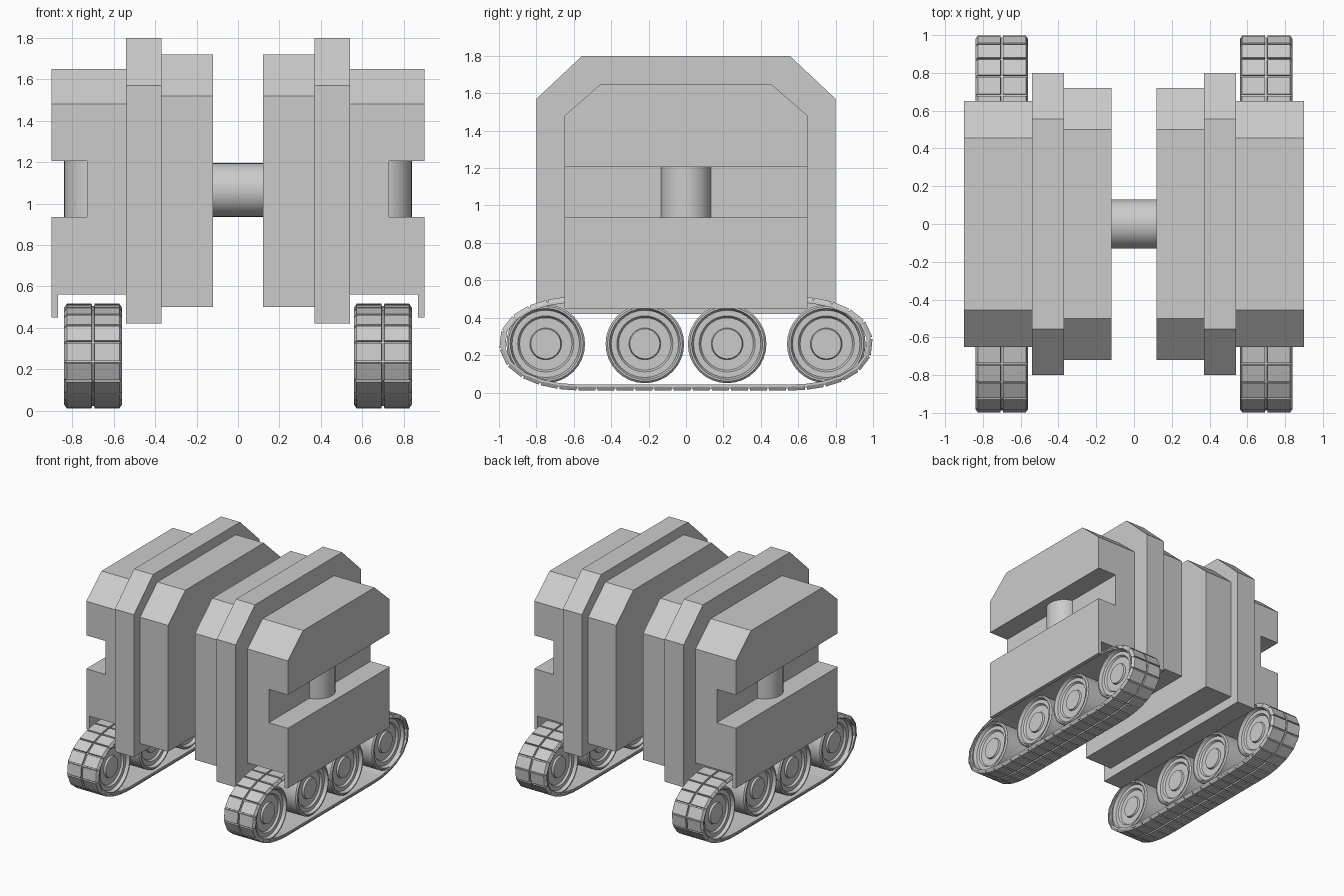
import bpy, bmesh
from math import sin, cos, pi
from mathutils import Vector

if "Cube" in bpy.data.objects:
    bpy.data.objects.remove(bpy.data.objects["Cube"])


def finish(name, bm, mirror=True, smooth=None):
    bmesh.ops.recalc_face_normals(bm, faces=bm.faces)
    mesh = bpy.data.meshes.new(name)
    bm.to_mesh(mesh)
    bm.free()
    ob = bpy.data.objects.new(name, mesh)
    bpy.context.collection.objects.link(ob)
    if smooth:
        bpy.ops.object.select_all(action='DESELECT')
        ob.select_set(True)
        bpy.context.view_layer.objects.active = ob
        bpy.ops.object.shade_smooth_by_angle(angle=smooth)
    if mirror:
        ob.modifiers.new("mirror", 'MIRROR')
    return ob


def slab(name, profile, half, top, inset, drop):
    """Extrude an xz profile along y, then slice off the two top corners."""
    bm = bmesh.new()
    face = bm.faces.new([bm.verts.new((x, -half, z)) for x, z in profile])
    ext = bmesh.ops.extrude_face_region(bm, geom=[face])['geom']
    bmesh.ops.translate(bm, vec=(0, 2 * half, 0),
                        verts=[g for g in ext if isinstance(g, bmesh.types.BMVert)])
    bmesh.ops.recalc_face_normals(bm, faces=bm.faces)
    for s in (-1, 1):
        res = bmesh.ops.bisect_plane(
            bm, geom=bm.verts[:] + bm.edges[:] + bm.faces[:], dist=1e-5,
            plane_co=(0, s * (half - inset), top), plane_no=(0, s * drop, inset),
            clear_outer=True)
        edges = [g for g in res['geom_cut'] if isinstance(g, bmesh.types.BMEdge)]
        bmesh.ops.edgenet_fill(bm, edges=edges)
    return finish(name, bm)


def rect(x0, x1, z0, z1):
    return [(x0, z0), (x1, z0), (x1, z1), (x0, z1)]


# body slabs
slab("inner_slab", rect(0.12, 0.37, 0.50, 1.72), 0.72, 1.72, 0.22, 0.20)
slab("middle_slab", rect(0.37, 0.54, 0.42, 1.80), 0.80, 1.80, 0.245, 0.23)
# outer block with side groove and skirt over the track
slab("outer_block", [(0.54, 0.56), (0.87, 0.56), (0.87, 0.45), (0.90, 0.45),
                     (0.90, 0.935), (0.73, 0.935), (0.73, 1.205), (0.90, 1.205),
                     (0.90, 1.65), (0.54, 1.65)], 0.65, 1.65, 0.195, 0.17)


def lathe(name, profile, centre, axis, sides=32, mirror=True):
    """Revolve (radius, offset) pairs around the x or z axis through centre."""
    bm = bmesh.new()
    rings = []
    for r, h in profile:
        ring = []
        for i in range(sides):
            a, b = r * cos(2 * pi * i / sides), r * sin(2 * pi * i / sides)
            p = (h, a, b) if axis == 'x' else (a, b, h)
            ring.append(bm.verts.new(Vector(centre) + Vector(p)))
        rings.append(ring)
    for lo, hi in zip(rings, rings[1:]):
        for i in range(sides):
            j = (i + 1) % sides
            bm.faces.new((lo[i], lo[j], hi[j], hi[i]))
    bm.faces.new(rings[0])
    bm.faces.new(rings[-1])
    return finish(name, bm, mirror, smooth=0.6)


# axle between the halves and pins in the grooves
lathe("axle", [(0.13, -0.125), (0.13, 0.125)], (0, 0, 1.065), 'x', mirror=False)
lathe("groove_pin", [(0.135, -0.14), (0.135, 0.14)], (0.705, 0, 1.07), 'z')

# road wheels with dished faces
half_wheel = [(0.08, 0.10), (0.085, 0.085), (0.14, 0.085), (0.15, 0.10),
              (0.18, 0.10), (0.19, 0.125), (0.20, 0.125), (0.21, 0.115)]
wheel = [(r, -h) for r, h in half_wheel] + half_wheel[::-1]
for n, y in enumerate((-0.75, -0.22, 0.22, 0.75)):
    lathe(f"wheel_{n + 1}", wheel, (0.70, y, 0.26), 'x')


# track path: flat runs with squashed round ends, resampled to even links
def end_point(t, s):
    c, d = cos(t), sin(t)
    y = 0.46 * abs(c) ** (2 / 2.2)
    z = 0.253 * abs(d) ** (2 / 2.2) * (1 if d >= 0 else -1)
    return Vector((0, s * (0.54 + y), 0.263 + s * z))


dense = [end_point(-pi / 2 + pi * i / 100, s) for s in (1, -1) for i in range(101)]
dense.append(dense[0])
lengths = [0.0]
for a, b in zip(dense, dense[1:]):
    lengths.append(lengths[-1] + (b - a).length)
LINKS = 44
path, k = [], 0
for i in range(LINKS):
    d = lengths[-1] * i / LINKS
    while lengths[k + 1] < d:
        k += 1
    f = (d - lengths[k]) / max(lengths[k + 1] - lengths[k], 1e-9)
    path.append(dense[k].lerp(dense[k + 1], f))
normals = []
for i in range(LINKS):
    t = (path[(i + 1) % LINKS] - path[i - 1]).normalized()
    normals.append(Vector((0, t.z, -t.y)))


def at(i, depth, x):
    return path[i] - normals[i] * depth + Vector((x, 0, 0))


# continuous belt under the links
bm = bmesh.new()
loops = [[bm.verts.new(at(i, d, x)) for d, x in
          ((0.012, 0.565), (0.012, 0.835), (0.032, 0.835), (0.032, 0.565))]
         for i in range(LINKS)]
for i in range(LINKS):
    a, b = loops[i - 1], loops[i]
    for j in range(4):
        bm.faces.new((a[j], a[j - 1], b[j - 1], b[j]))
finish("track_belt", bm)

# paired tread plates with tapered outer ends
bm = bmesh.new()
for i in range(LINKS):
    j = (i + 1) % LINKS
    for side in (-1, 1):
        quads = []
        for depth, inner, outer, gap in ((0.020, 0.004, 0.14, 0.03), (0.0, 0.007, 0.127, 0.06)):
            quad = []
            for x, f in ((inner, gap), (outer, gap), (outer, 1 - gap), (inner, 1 - gap)):
                px = 0.70 + side * x
                quad.append(bm.verts.new(at(i, depth, px).lerp(at(j, depth, px), f)))
            quads.append(quad)
        lo, hi = quads
        bm.faces.new(lo)
        bm.faces.new(hi)
        for q in range(4):
            bm.faces.new((lo[q - 1], lo[q], hi[q], hi[q - 1]))
finish("track_plates", bm)
